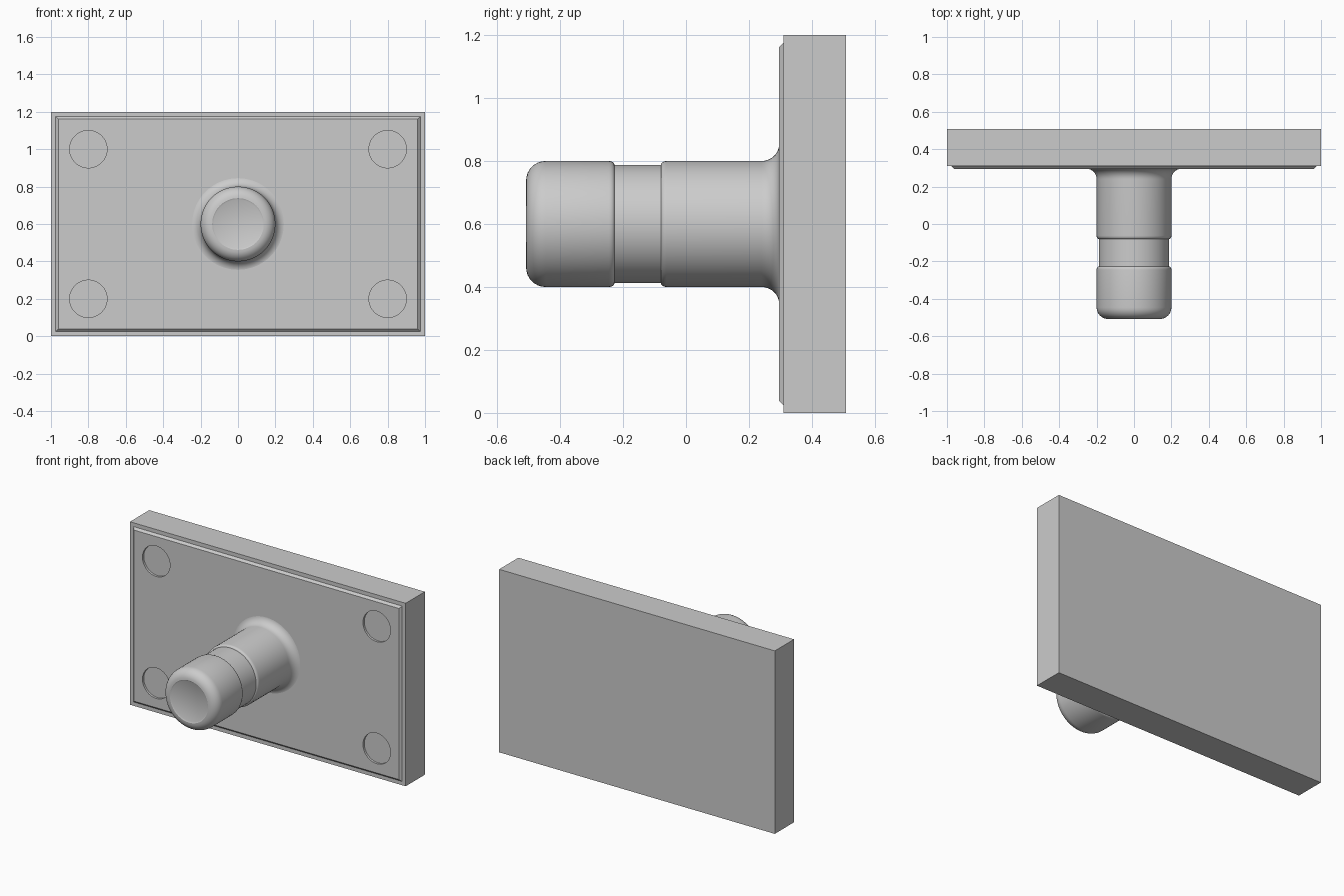
import bpy, bmesh, math
from mathutils import Matrix

if "Cube" in bpy.data.objects:
    bpy.data.objects.remove(bpy.data.objects["Cube"])

def add_object(name, bm):
    bmesh.ops.recalc_face_normals(bm, faces=bm.faces)
    mesh = bpy.data.meshes.new(name)
    bm.to_mesh(mesh)
    bm.free()
    ob = bpy.data.objects.new(name, mesh)
    bpy.context.collection.objects.link(ob)
    return ob

def slab(name, half_x, half_z, y_front, y_back, chamfer=0.0):
    """Upright slab centred on z = 0.6, its front face inset by the chamfer."""
    bm = bmesh.new()
    bmesh.ops.create_cube(bm, size=2)
    for v in bm.verts:
        front = v.co.y < 0
        inset = chamfer if front else 0
        v.co = (v.co.x * (half_x - inset), y_front if front else y_back,
                0.6 + v.co.z * (half_z - inset))
    return add_object(name, bm)

# Backing plate and chamfered raised panel
slab("backing_plate", 1.0, 0.6, 0.309, 0.508)
panel = slab("raised_panel", 0.975, 0.575, 0.295, 0.309, 0.014)

# Four shallow screw recesses through the panel
bm = bmesh.new()
for x in (-0.8, 0.8):
    for z in (0.2, 1.0):
        bmesh.ops.create_cone(bm, cap_ends=True, segments=48, radius1=0.1, radius2=0.1, depth=0.1,
                              matrix=Matrix.Translation((x, 0.3, z)) @ Matrix.Rotation(math.pi / 2, 4, 'X'))
cutter = add_object("recess_cutter", bm)
cutter.hide_render = True
cutter.hide_viewport = True
cut = panel.modifiers.new("recesses", 'BOOLEAN')
cut.operation = 'DIFFERENCE'
cut.solver = 'EXACT'
cut.object = cutter

def arc(cy, cr, rad_y, rad_r, a0, a1, n=8):
    """Elliptic arc of (y, radius) points."""
    return [(cy + rad_y * math.cos(math.radians(a0 + (a1 - a0) * i / n)),
             cr + rad_r * math.sin(math.radians(a0 + (a1 - a0) * i / n))) for i in range(n + 1)]

# Turned peg: rounded tip, waist groove and flared root
profile = [(-0.504, 0.0), (-0.504, 0.13), (-0.508, 0.138)]
profile += arc(-0.446, 0.138, 0.062, 0.062, 180, 90)[1:]
profile += arc(-0.245, 0.188, 0.018, 0.012, 90, 0, 4)
profile += [(-0.225, 0.188), (-0.085, 0.188)]
profile += arc(-0.062, 0.188, 0.018, 0.012, 180, 90, 4)
profile += arc(0.24, 0.255, 0.056, 0.055, 270, 360)
profile += [(0.305, 0.255)]

bm = bmesh.new()
verts = [bm.verts.new((0, y, 0.6 + r)) for y, r in profile]
edges = [bm.edges.new(pair) for pair in zip(verts, verts[1:])]
bmesh.ops.spin(bm, geom=verts + edges, cent=(0, 0, 0.6), axis=(0, 1, 0),
               angle=math.tau, steps=64)
bmesh.ops.remove_doubles(bm, verts=bm.verts, dist=1e-5)
peg = add_object("peg", bm)
peg.data.shade_smooth()
peg.data.set_sharp_from_angle(angle=math.radians(30))
